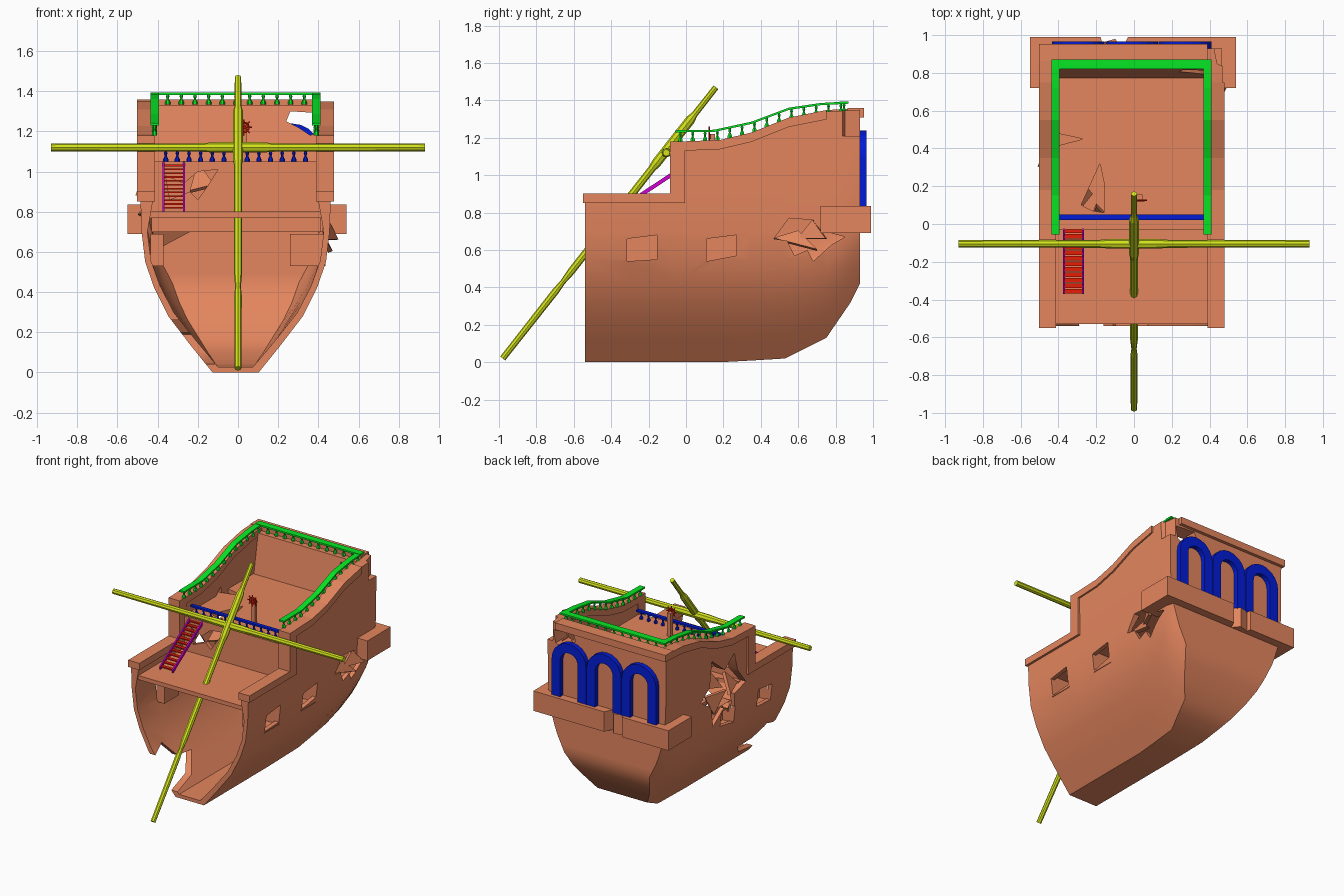
import bpy, bmesh, math
from mathutils import Vector

cube = bpy.data.objects.get("Cube")
if cube:
    bpy.data.objects.remove(cube)


def material(name, *srgb):
    m = bpy.data.materials.new(name)
    c = [v ** 2.2 for v in srgb] + [1]
    m.diffuse_color = c
    m.use_nodes = True
    m.node_tree.nodes["Principled BSDF"].inputs["Base Color"].default_value = c
    return m


WOOD = material("terracotta_wood", .89, .52, .37)
GREEN = material("green_paint", .06, .9, .16)
BLUE = material("blue_paint", .04, .13, .83)
RED = material("red_paint", .93, .13, .06)
PURPLE = material("purple_paint", .82, .03, .82)
OLIVE = material("yellow_olive_wood", .82, .88, .13)
MID = -.012  # the hull sits slightly off centre


def make(name, bm, mat):
    bmesh.ops.recalc_face_normals(bm, faces=bm.faces)
    me = bpy.data.meshes.new(name)
    bm.to_mesh(me)
    bm.free()
    me.materials.append(mat)
    ob = bpy.data.objects.new(name, me)
    bpy.context.collection.objects.link(ob)
    return ob


def add_box(bm, lo, hi):
    vs = bmesh.ops.create_cube(bm, size=1)["verts"]
    for v in vs:
        v.co = Vector([a if c < 0 else b for c, a, b in zip(v.co, lo, hi)])


def box(name, lo, hi, mat=WOOD):
    bm = bmesh.new()
    add_box(bm, lo, hi)
    return make(name, bm, mat)


def skin(bm, rings):
    """Closed skin through a row of rings, with end caps."""
    n = len(rings[0])
    for r, q in zip(rings, rings[1:]):
        for i in range(n):
            j = (i + 1) % n
            bm.faces.new((r[i], r[j], q[j], q[i]))
    bm.faces.new(rings[0])
    bm.faces.new(rings[-1])


def add_beam(bm, path, w, h, side=(1, 0, 0), up=(0, 0, 1)):
    """Rectangular bar swept along a path."""
    s, u = Vector(side) * w / 2, Vector(up) * h / 2
    skin(bm, [[bm.verts.new(Vector(p) + a * s + b * u)
               for a, b in ((-1, -1), (1, -1), (1, 1), (-1, 1))] for p in path])


def add_turned(bm, a, b, profile, sides=8):
    """Turned pole from a to b; profile is (fraction, radius)."""
    a, b = Vector(a), Vector(b)
    rot = (b - a).to_track_quat("Z", "Y")
    skin(bm, [[bm.verts.new(a.lerp(b, t) + rot @ Vector((
        r * math.cos(math.tau * i / sides), r * math.sin(math.tau * i / sides), 0)))
        for i in range(sides)] for t, r in profile])


def subtract(ob, cutter):
    cutter.hide_render = True
    mod = ob.modifiers.new("hole", "BOOLEAN")
    mod.operation, mod.solver, mod.object = "DIFFERENCE", "EXACT", cutter
    bpy.context.view_layer.objects.active = ob
    bpy.ops.object.modifier_apply(modifier=mod.name)
    bpy.data.objects.remove(cutter)


def cut(ob, axis, pts, lo, hi):
    """Cut a jagged prism out of an object; pts lie across the axis."""
    bm = bmesh.new()
    rings = [[bm.verts.new(list(p[:axis]) + [d] + list(p[axis:])) for p in pts] for d in (lo, hi)]
    skin(bm, rings)
    subtract(ob, make("cutter", bm, WOOD))


def interp(x, table):
    if x <= table[0][0]:
        return table[0][1]
    for (a, u), (b, v) in zip(table, table[1:]):
        if x <= b:
            return u + (v - u) * (x - a) / (b - a)
    return table[-1][1]


SHEER = [(-.06, 1.17), (.18, 1.18), (.35, 1.22), (.55, 1.3), (.75, 1.34), (.93, 1.35)]
KEEL = [(.2, 0), (.53, .02), (.75, .13), (.88, .32), (.93, .42)]
BEAM = [(0, .115), (.13, .22), (.28, .335), (.42, .405), (.55, .45), (.7, .468), (.9, .475), (1.4, .48)]
YS = (-.54, -.3, -.06, .18, .35, .53, .65, .75, .82, .88, .93)


def hull_solid(name, inset=0):
    """Solid lofted through the stations; an inset makes the hollow."""
    bm = bmesh.new()
    rings = []
    for y in YS:
        keel = interp(y, KEEL)
        zb = keel + inset * .4
        half = []
        for z0 in (0, .13, .28, .42, .55, .7, .9, None):
            low = z0 is not None and z0 <= .7
            lift = (.7 - z0) / .7 if low else 0
            z = interp(y, SHEER) + inset * 5 if z0 is None else z0 + zb * lift
            shape_z = z - inset * .4 * lift
            k = 1 - .15 * max(0, (y - .53) / .4) * max(0, 1 - (shape_z - keel) / .35)
            half.append((interp(shape_z, BEAM) * k - inset * (.45 if low else 1.1), z))
        y_in = y - inset * (3 if y < -.5 else .9 if y > .5 else 0)
        rings.append([bm.verts.new((MID - x, y_in, z)) for x, z in reversed(half)]
                     + [bm.verts.new((MID + x, y_in, z)) for x, z in half])
    skin(bm, rings)
    return make(name, bm, WOOD)


# Hollow hull, with the low waist stepped down at the front
hull = hull_solid("hull")
subtract(hull, hull_solid("hollow", .065))
cut(hull, 0, [(-.7, .895), (-.08, .895), (-.08, 1.6), (-.7, 1.6)], -1, 1)

# Battle damage and gun ports
STERN_HOLE = [(.24, 1.25), (.26, 1.3), (.42, 1.29), (.4, 1.2), (.36, 1.18), (.3, 1.22)]
cut(hull, 0, [(.47, .66), (.55, .77), (.68, .76), (.7, .71), (.85, .67), (.78, .63),
              (.68, .54), (.65, .6), (.58, .57), (.54, .65)], .3, .7)
cut(hull, 0, [(.0, .8), (.1, .92), (.14, 1.06), (.25, .98), (.4, 1.1), (.42, .92), (.52, .84),
              (.4, .76), (.36, .6), (.25, .7), (.12, .64), (.13, .76)], -.7, -.3)
cut(hull, 0, [(-.6, .03), (-.6, .24), (-.42, .3), (-.35, .2), (-.2, .19), (-.33, .08)], -.6, -.06)
cut(hull, 1, STERN_HOLE, .8, 1.1)
cut(hull, 2, [(.6, .77), (.44, .85), (.41, 1.0), (.6, 1.0)], 1.21, 1.5)
for side, depth in ((-1, .37), (1, .26)):
    for y in (-.235, .19):
        port = [(y - .08, .54), (y + .08, .55 + .02 * (y > 0)), (y + .08, .68), (y - .08, .66)]
        cut(hull, 0, port, *sorted((side * .3, side * .6)))
        x0, x1 = sorted((side * depth, side * .435))
        bm = bmesh.new()
        add_box(bm, (x0, y - .085, .53), (x1, y + .085, .69))
        outer = max(bm.faces, key=lambda f: side * f.calc_center_median().x)
        bmesh.ops.delete(bm, geom=[outer], context="FACES")
        make("gun_port_recess", bm, WOOD)
bpy.ops.object.select_all(action="DESELECT")
hull.select_set(True)
bpy.context.view_layer.objects.active = hull
bpy.ops.object.shade_smooth_by_angle(angle=math.radians(30))

# Decks and bulkhead
main_deck = box("main_deck", (-.445, -.53, .77), (.435, .89, .8))
cut(main_deck, 2, [(-.6, .0), (-.3, .06), (-.22, .16), (-.3, .25), (-.24, .36), (-.6, .42)], .7, .9)
upper_deck = box("upper_deck", (-.445, -.03, 1.02), (.435, .9, 1.05))
cut(upper_deck, 2, [(-.28, .1), (-.18, .32), (-.155, .2), (-.16, .06), (-.22, .07)], .9, 1.2)
cut(upper_deck, 2, [(-.5, .5), (-.27, .45), (-.5, .39)], .9, 1.2)
bulkhead = box("bulkhead", (-.445, -.03, .79), (.435, .0, 1.03))
cut(bulkhead, 1, [(-.34, .86), (-.36, .98), (-.27, .94), (-.2, 1.0), (-.1, 1.01), (-.15, .93),
                  (-.2, .86), (-.24, .9)], -.2, .2)
box("deck_beam", (-.43, -.06, .7), (.41, .0, .77))

# Rim trim along the bulwarks
for s, name, end in ((-1, "right", 6), (1, "left", 5)):
    bm = bmesh.new()
    x = MID + s * .445
    add_beam(bm, [(x, -.55, .877), (x, -.03, .877)], .09, .05)
    add_beam(bm, [(x, -.045, .852), (x, -.045, 1.18)], .09, .08, up=(0, 1, 0))
    add_beam(bm, [(x, y, z - .017) for y, z in [(-.085, 1.17)] + SHEER[1:end]], .09, .05)
    make(name + "_rim_trim", bm, WOOD)
bm = bmesh.new()
add_beam(bm, [(-.502, .908, 1.333), (.39, .908, 1.333)], .09, .05, side=(0, 1, 0))
make("stern_rim_trim", bm, WOOD)
bm = bmesh.new()
add_beam(bm, [(MID, .82, 1.04), (MID, .87, 1.33)], .8, .1, up=(0, 1, 0))
inner_wall = make("stern_inner_wall", bm, WOOD)
cut(inner_wall, 1, STERN_HOLE, .6, 1.1)

# Stern gallery with a broken bite
gallery = box("stern_gallery", (-.55, .72, .69), (.54, .99, .835))
cut(gallery, 2, [(-.2, 1.1), (-.17, .96), (-.1, .98), (-.06, .93), (.02, 1.1)], .5, .96)
cut(gallery, 1, [(-.4, .6), (.4, .6), (.4, .86), (-.4, .86)], .6, .9)

# Stern arches
for cx in (.27, -.012, -.295):
    bm = bmesh.new()
    path = [(-.105, .83)] + [(-.105 * math.cos(math.pi * i / 10), 1.1 + .105 * math.sin(math.pi * i / 10))
                             for i in range(11)] + [(.105, .83)]
    rings = []
    for x, z in path:
        out = Vector((x, 0, max(0, z - 1.1))).normalized() * .034
        c = Vector((cx + x, .945, z))
        rings.append([bm.verts.new(c + a * out + Vector((0, b, 0)))
                      for a, b in ((-1, -.02), (1, -.02), (1, .02), (-1, .02))])
    skin(bm, rings)
    make("stern_arch", bm, BLUE)

# Rails with turned balusters
BALUSTER = [(0, .013), (.2, .013), (.5, .005), (.75, .009), (1, .004)]
RAIL = [(-.055, 1.235), (.15, 1.237), (.35, 1.28), (.55, 1.355), (.72, 1.38), (.865, 1.388)]
bm = bmesh.new()
for x in (-.415, .39):
    add_beam(bm, [(x, y, z) for y, z in RAIL], .042, .012)
    for i in range(14):
        y = -.03 + i * .066
        z = interp(y, RAIL)
        add_turned(bm, (x, y, z - .055), (x, y, z), BALUSTER, 6)
add_beam(bm, [(-.436, .845, 1.388), (.411, .845, 1.388)], .05, .012, side=(0, 1, 0))
for i in range(11):
    x = -.35 + i * .068
    add_turned(bm, (x, .845, 1.335), (x, .845, 1.388), BALUSTER, 6)
make("quarterdeck_rail", bm, GREEN)
bm = bmesh.new()
add_beam(bm, [(-.4, .035, 1.105), (.37, .035, 1.105)], .028, .012, side=(0, 1, 0))
for i in range(13):
    x = -.36 + i * .058
    add_turned(bm, (x, .035, 1.05), (x, .035, 1.105), BALUSTER, 6)
make("front_rail", bm, BLUE)

# Ladder
foot, head = Vector((0, -.37, .81)), Vector((0, -.02, 1.04))
bm = bmesh.new()
for x in (-.37, -.27):
    off = Vector((x, 0, 0))
    add_beam(bm, [foot + off, head + off], .01, .025)
make("ladder_sides", bm, PURPLE)
bm = bmesh.new()
for i in range(12):
    c = foot.lerp(head, (i + .5) / 12)
    add_box(bm, (-.366, c.y - .012, c.z - .004), (-.274, c.y + .012, c.z + .004))
make("ladder_rungs", bm, RED)

# Helm
bm = bmesh.new()
hub = Vector((.03, .125, 1.22))
rim = [hub + Vector((math.cos(a), 0, math.sin(a))) * .025 for a in [math.tau * i / 8 for i in range(9)]]
for p, q in zip(rim, rim[1:]):
    add_turned(bm, p, q, [(0, .005), (1, .005)], 5)
    add_turned(bm, hub, hub + (p - hub) * 1.6, [(0, .004), (1, .004)], 5)
make("helm_wheel", bm, RED)
box("helm_stand", (.015, .13, 1.05), (.045, .155, 1.22))

# Fallen mast and yard
bm = bmesh.new()
add_turned(bm, (0, -.98, .02), (0, .16, 1.47), [(0, .017), (.25, .019), (.28, .014), (.32, .02),
           (.7, .02), (.72, .026), (.88, .026), (.9, .017), (1, .016)])
make("mast", bm, OLIVE)
bm = bmesh.new()
add_turned(bm, (-.93, -.105, 1.12), (.93, -.105, 1.12),
           [(0, .019), (.4, .021), (.44, .026), (.56, .026), (.6, .021), (1, .019)])
make("yard", bm, OLIVE)

# Splintered planks around the holes
bm = bmesh.new()
for tri in ([(.44, .68, .76), (.49, .75, .66), (.42, .6, .66)], [(.42, .47, .66), (.46, .7, .6), (.41, .6, .7)],
            [(-.44, .05, .8), (-.49, .2, .78), (-.4, .14, .9)], [(-.44, .4, 1.05), (-.5, .3, .88), (-.43, .45, .9)],
            [(-.43, .3, .66), (-.47, .22, .82), (-.4, .36, .8)], [(-.2, .1, 1.04), (-.12, .02, .93), (-.24, .0, .9)],
            [(-.43, .02, .78), (-.1, .06, .78), (-.42, .12, .61)]):
    pts = [Vector(p) for p in tri]
    nrm = (pts[1] - pts[0]).cross(pts[2] - pts[0]).normalized() * .012
    skin(bm, [[bm.verts.new(p + s * nrm) for p in pts] for s in (-1, 1)])
make("splintered_planks", bm, WOOD)
